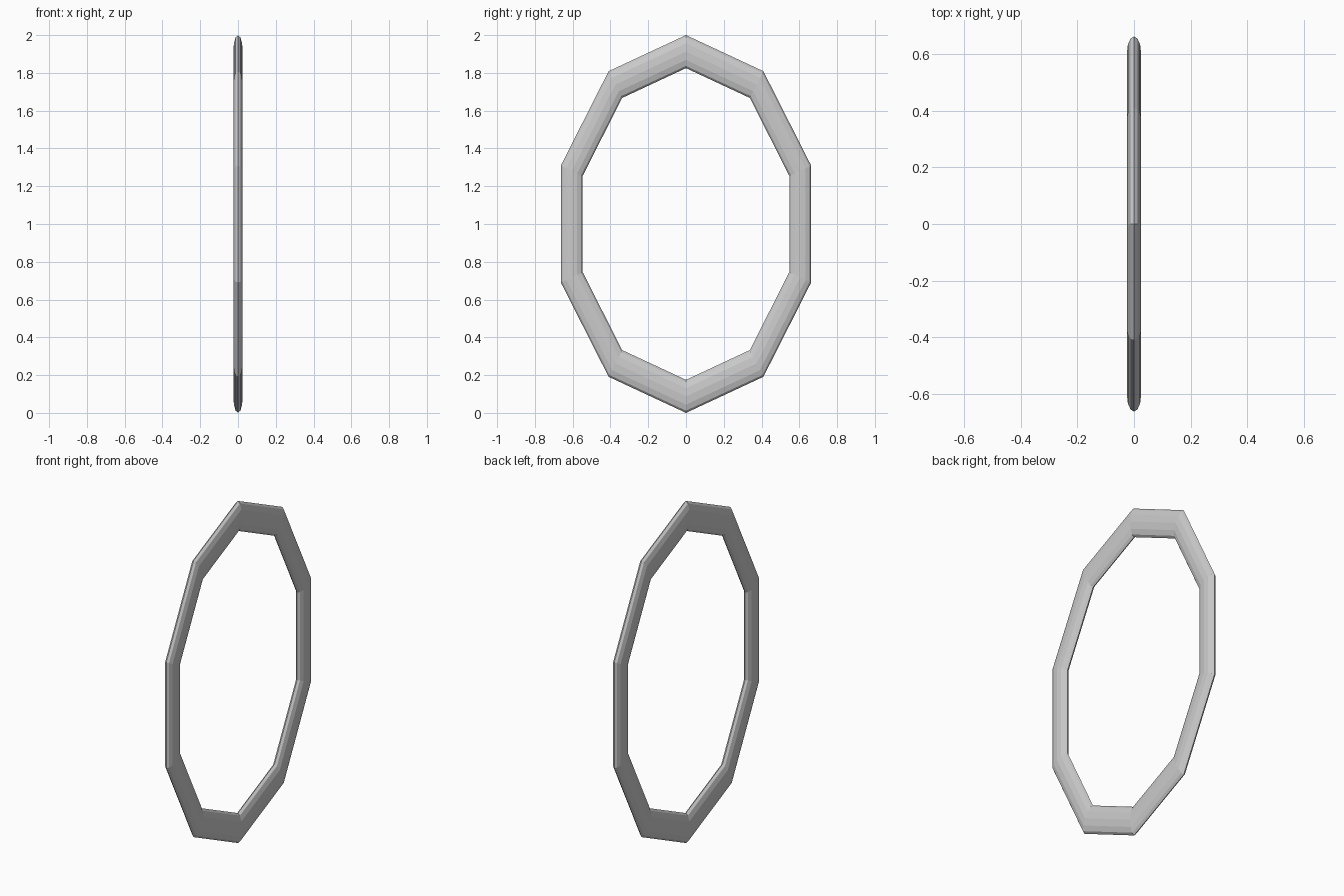
import bpy
import math

if "Cube" in bpy.data.objects:
    bpy.data.objects.remove(bpy.data.objects["Cube"])

# Ten-sided oval ring with a flattened twelve-sided cross-section
bpy.ops.mesh.primitive_torus_add(
    major_segments=10, minor_segments=12,
    major_radius=0.9125, minor_radius=0.0875,
    location=(0, 0, 1), rotation=(0, -math.pi / 2, 0))
ring = bpy.context.object
ring.name = "oval_ring"
ring.scale = (1.0, 0.697, 0.025 / 0.0875)
bpy.ops.object.transform_apply(location=True, rotation=True, scale=True)
bpy.ops.object.shade_flat()
